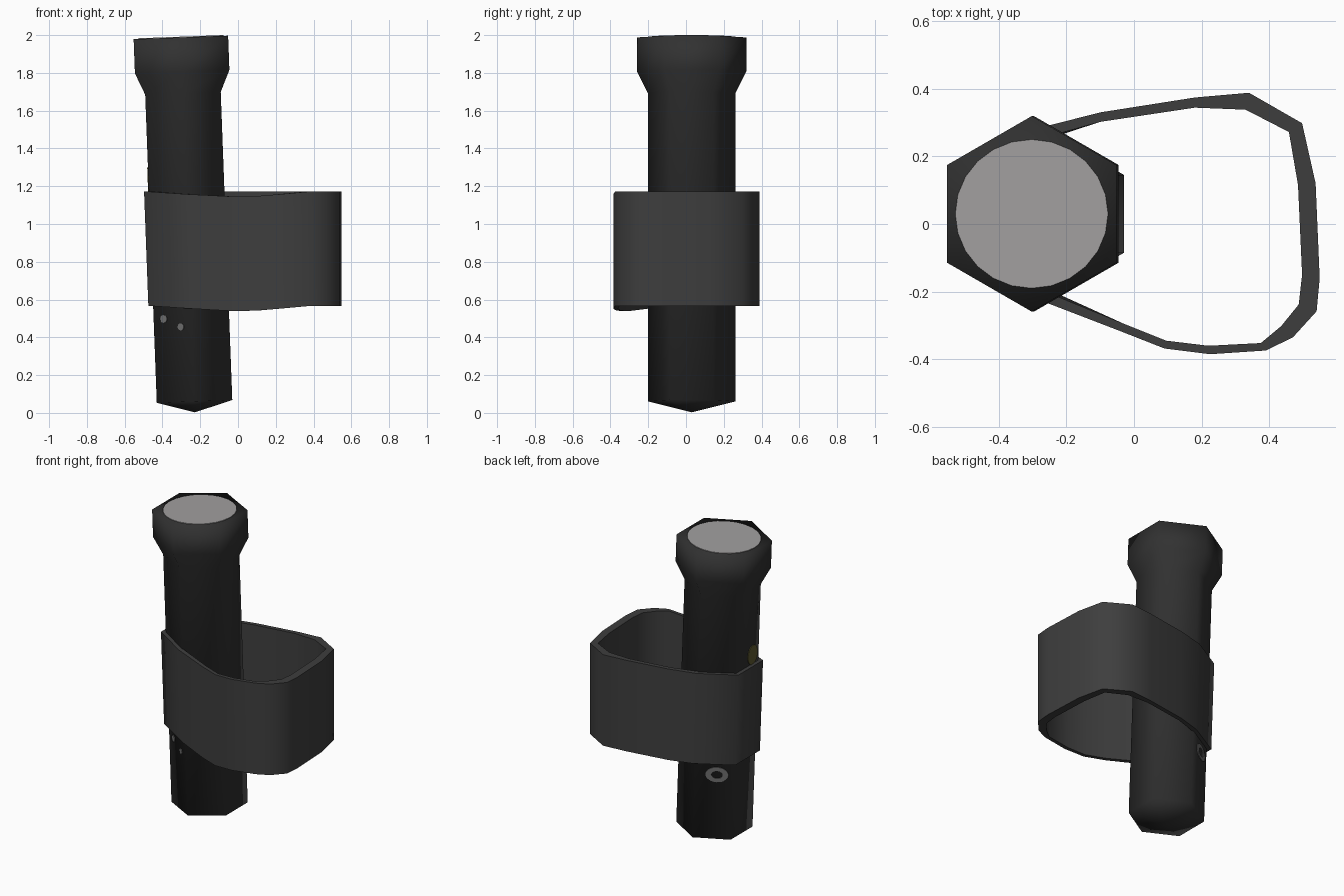
import bpy, bmesh, math
from mathutils import Matrix, Vector

if "Cube" in bpy.data.objects:
    bpy.data.objects.remove(bpy.data.objects["Cube"])


def material(name, rgb):
    m = bpy.data.materials.new(name)
    m.diffuse_color = (*rgb, 1)
    m.use_nodes = True
    m.node_tree.nodes["Principled BSDF"].inputs["Base Color"].default_value = m.diffuse_color
    return m


BODY = material("dark_body", (0.031, 0.031, 0.031))
STRAP = material("charcoal_strap", (0.048, 0.048, 0.048))
LENS = material("pale_lens", (0.36, 0.35, 0.35))
STUD = material("grey_stud", (0.16, 0.16, 0.16))
OLIVE = material("olive_button", (0.11, 0.10, 0.03))

# The torch leans slightly toward -x
TILT = Matrix.Translation((-0.228, 0.03, 0.003)) @ Matrix.Rotation(-0.0375, 4, 'Y')


def finish(name, bm, mat, smooth=None):
    bmesh.ops.recalc_face_normals(bm, faces=bm.faces)
    me = bpy.data.meshes.new(name)
    bm.to_mesh(me)
    bm.free()
    me.materials.append(mat)
    ob = bpy.data.objects.new(name, me)
    bpy.context.collection.objects.link(ob)
    if smooth:
        bpy.ops.object.select_all(action='DESELECT')
        ob.select_set(True)
        bpy.context.view_layer.objects.active = ob
        bpy.ops.object.shade_smooth_by_angle(angle=math.radians(smooth))
    return ob


def bridge(bm, a, b):
    n = len(a)
    for i in range(n):
        j = (i + 1) % n
        bm.faces.new((a[i], a[j], b[j], b[i]))


def plate(name, mat, frame, rx, ry, hole=0.0, thick=0.004, sides=24):
    """Thin elliptical plate (or ring) lying in the xy plane of frame."""
    bm = bmesh.new()

    def ring(k, z):
        return [bm.verts.new(frame @ Vector((k * rx * math.cos(t), k * ry * math.sin(t), z)))
                for t in (2 * math.pi * i / sides for i in range(sides))]
    low, top = ring(1, -0.002), ring(1, thick)
    bridge(bm, low, top)
    if hole:
        low_in, top_in = ring(hole, -0.002), ring(hole, thick)
        bridge(bm, low_in, top_in)
        bridge(bm, top, top_in)
        bridge(bm, low, low_in)
    else:
        bm.faces.new(top)
        bm.faces.new(low)
    finish(name, bm, mat)


def side_frame(face_deg, s, z):
    """Frame on a flat of the hexagonal barrel; s runs along the flat."""
    a = math.radians(face_deg)
    n = Vector((math.cos(a), math.sin(a), 0))
    t = Vector((-n.y, n.x, 0))
    p = n * 0.2 + t * s + Vector((0, 0, z))
    m = Matrix((t, (0, 0, 1), n)).transposed().to_4x4()
    return TILT @ Matrix.Translation(p) @ m


# Hexagonal barrel with flared head and shallow pointed base
bm = bmesh.new()
rings = []
for r, z in ((0.231, 0.058), (0.231, 1.69), (0.289, 1.805), (0.289, 1.986)):
    rings.append([bm.verts.new(TILT @ Vector((r * math.cos(a), r * math.sin(a), z)))
                  for a in (math.radians(30 + 60 * i) for i in range(6))])
for a, b in zip(rings, rings[1:]):
    bridge(bm, a, b)
bm.faces.new(rings[-1])
tip = bm.verts.new(TILT @ Vector((0, 0, 0)))
for i in range(6):
    bm.faces.new((tip, rings[0][i], rings[0][(i + 1) % 6]))
finish("torch_body", bm, BODY, 180)

# Lens on the head
plate("lens", LENS, TILT @ Matrix.Translation((0, 0, 1.986)), 0.226, 0.22)

# Strap: outer x, y, inner x, y, and vertical sag at each point of the loop
loop = [(-0.265, 0.285, -0.255, 0.255, 0), (-0.10, 0.33, -0.10, 0.302, 0),
        (0.18, 0.374, 0.18, 0.344, 0), (0.34, 0.388, 0.33, 0.338, 0),
        (0.497, 0.298, 0.458, 0.272, 0), (0.537, 0.12, 0.485, 0.115, 0),
        (0.549, -0.16, 0.497, -0.15, 0), (0.54, -0.258, 0.487, -0.238, 0),
        (0.47, -0.335, 0.435, -0.302, 0), (0.39, -0.374, 0.375, -0.352, 0),
        (0.225, -0.385, 0.22, -0.36, -0.015), (0.09, -0.368, 0.095, -0.345, -0.026),
        (-0.04, -0.317, -0.03, -0.295, -0.027), (-0.265, -0.226, -0.255, -0.198, -0.015),
        (-0.486, -0.10, -0.458, -0.085, 0), (-0.486, 0.16, -0.458, 0.145, 0)]
bm = bmesh.new()


def strap_ring(k, z):
    out = []
    for p in loop:
        x, y, sag = p[k], p[k + 1], p[4]
        lean = -0.0375 * (z - 0.87) if x < -0.2 else 0
        out.append(bm.verts.new((x + lean, y, z + sag)))
    return out


ol, ot = strap_ring(0, 0.567), strap_ring(0, 1.173)
il, it = strap_ring(2, 0.567), strap_ring(2, 1.173)
bridge(bm, ol, ot)
bridge(bm, il, it)
bridge(bm, ot, it)
bridge(bm, ol, il)
finish("strap", bm, STRAP, 65)

# Small studs, ring and button on the barrel flats
plate("stud_left", STUD, side_frame(240, -0.053, 0.50), 0.021, 0.021, sides=12)
plate("stud_right", STUD, side_frame(240, 0.05, 0.455), 0.019, 0.019, sides=12)
plate("ring_mark", STUD, side_frame(120, 0.02, 0.49), 0.07, 0.05, hole=0.5)
plate("button", OLIVE, side_frame(180, 0.05, 1.24), 0.05, 0.065)
